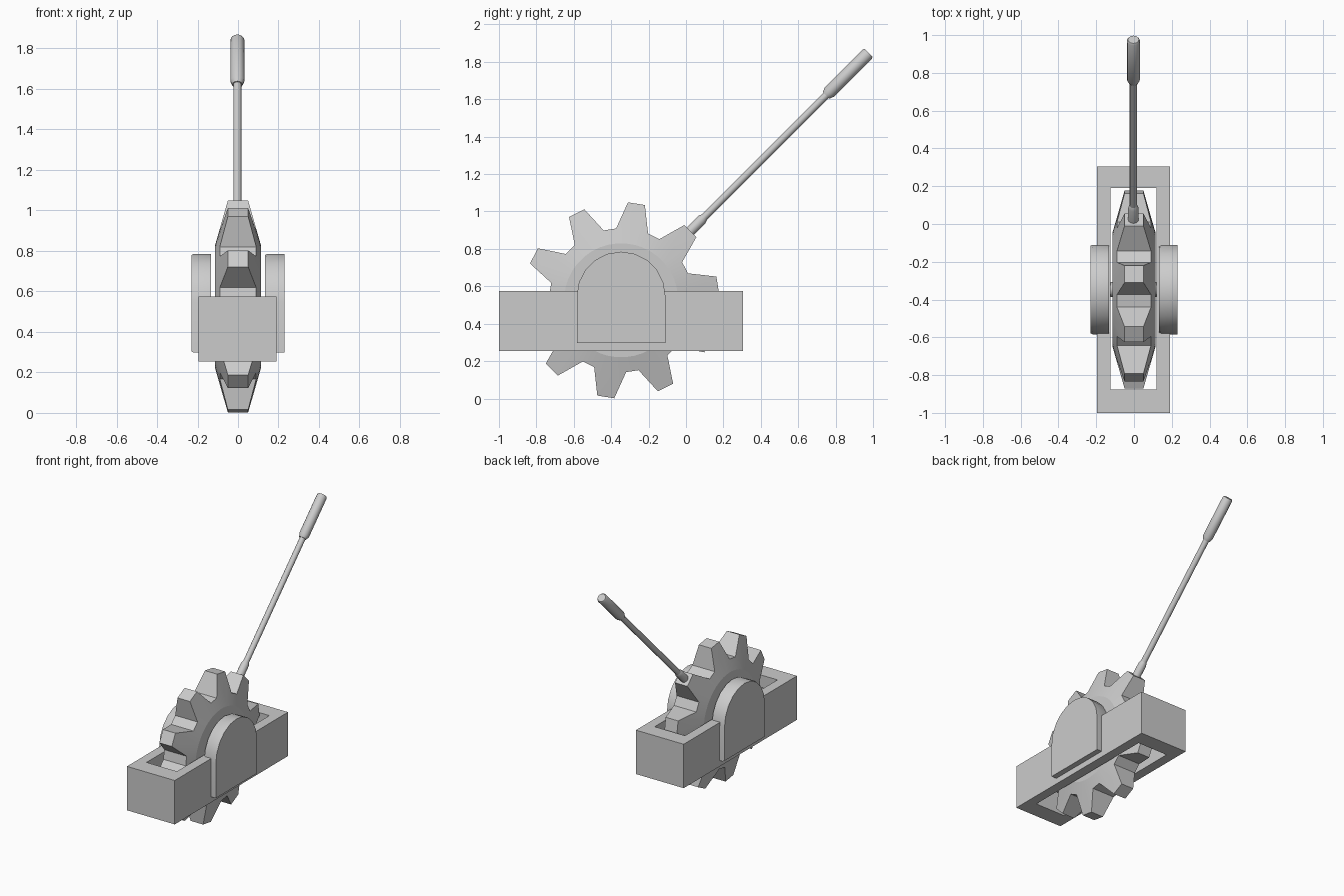
import bpy, bmesh, math
from mathutils import Matrix, Vector

cube = bpy.data.objects.get("Cube")
if cube:
    bpy.data.objects.remove(cube, do_unlink=True)

grey = bpy.data.materials.new("plain grey")
grey.use_nodes = True
grey.diffuse_color = (0.6, 0.6, 0.6, 1)
grey.node_tree.nodes["Principled BSDF"].inputs["Base Color"].default_value = (0.6, 0.6, 0.6, 1)

HUB = Vector((0, -0.347, 0.525))   # gear centre


def finish(name, bm, smooth=None):
    bmesh.ops.recalc_face_normals(bm, faces=bm.faces)
    mesh = bpy.data.meshes.new(name)
    bm.to_mesh(mesh)
    bm.free()
    mesh.materials.append(grey)
    obj = bpy.data.objects.new(name, mesh)
    bpy.context.collection.objects.link(obj)
    if smooth:
        bpy.ops.object.select_all(action='DESELECT')
        obj.select_set(True)
        bpy.context.view_layer.objects.active = obj
        bpy.ops.object.shade_smooth_by_angle(angle=math.radians(smooth))
    return obj


def skin(bm, loops, closed=False):
    """Join matching closed loops with quads; cap the ends unless closed."""
    rings = [[bm.verts.new(p) for p in loop] for loop in loops]
    pairs = list(zip(rings, rings[1:]))
    if closed:
        pairs.append((rings[-1], rings[0]))
    else:
        bm.faces.new(rings[0])
        bm.faces.new(rings[-1])
    for a, b in pairs:
        for i in range(len(a)):
            j = (i + 1) % len(a)
            bm.faces.new((a[i], a[j], b[j], b[i]))


def lathe(name, profile, matrix, sides=12):
    """Turn (distance, radius) pairs about the local z axis."""
    bm = bmesh.new()
    skin(bm, [[(r * math.cos(2 * math.pi * i / sides), r * math.sin(2 * math.pi * i / sides), t)
               for i in range(sides)] for t, r in profile])
    bm.transform(matrix)
    return finish(name, bm, 35)


# Base frame: open rectangular box
def rect(x0, x1, y0, y1, z):
    return [(x0, y0, z), (x1, y0, z), (x1, y1, z), (x0, y1, z)]


outer = (-0.195, 0.19, -1.0, 0.305)
inner = (-0.125, 0.12, -0.875, 0.19)
bm = bmesh.new()
skin(bm, [rect(*outer, 0.255), rect(*outer, 0.575),
          rect(*inner, 0.575), rect(*inner, 0.255)], closed=True)
finish("base_frame", bm)

# Gear wheel: ten tapered teeth on a flat disc
DISC_R, ROOT_R, TIP_R = 0.305, 0.385, 0.525
outline, disc = [], []
for k in range(10):
    for offset, r in ((-13, ROOT_R), (-5, TIP_R), (5, TIP_R), (13, ROOT_R)):
        a = math.radians(81 + 36 * k + offset)
        half = 0.113 - 0.063 * (r - DISC_R) / (TIP_R - DISC_R)
        outline.append((half, r * math.cos(a), r * math.sin(a)))
        disc.append((0.113, DISC_R * math.cos(a), DISC_R * math.sin(a)))


def flip(loop):
    return [(-x, y, z) for x, y, z in loop]


bm = bmesh.new()
skin(bm, [disc, outline, flip(outline), flip(disc)])
bm.transform(Matrix.Translation(HUB))
finish("gear_wheel", bm, 12)

# Axle through the gear
lathe("axle", [(-0.16, 0.04), (0.16, 0.04)],
      Matrix.Translation(HUB) @ Matrix.Rotation(math.pi / 2, 4, 'Y'))


# Arched side covers
def arch(x, inset):
    r = 0.237 - inset
    pts = [(x, HUB.y + r * math.cos(math.pi * i / 10), 0.548 + r * math.sin(math.pi * i / 10))
           for i in range(11)]
    return pts + [(x, HUB.y - r, 0.298 + inset), (x, HUB.y + r, 0.298 + inset)]


for name, x0 in (("right_cover", -0.23), ("left_cover", 0.133)):
    bm = bmesh.new()
    skin(bm, [arch(x0, 0.005), arch(x0 + 0.012, 0), arch(x0 + 0.097, 0)])
    finish(name, bm, 30)

# Lever: collar, rod and grip in line with one tooth
lever = Matrix.Translation(HUB + Vector((-0.003, 0, 0))) @ Matrix.Rotation(math.radians(-45), 4, 'X')
lathe("lever_collar", [(0.48, 0.028), (0.61, 0.028), (0.63, 0.02)], lever)
lathe("lever_rod", [(0.5, 0.02), (1.6, 0.02)], lever)
lathe("lever_grip", [(1.55, 0.025), (1.575, 0.035), (1.862, 0.035), (1.872, 0.029)], lever)
